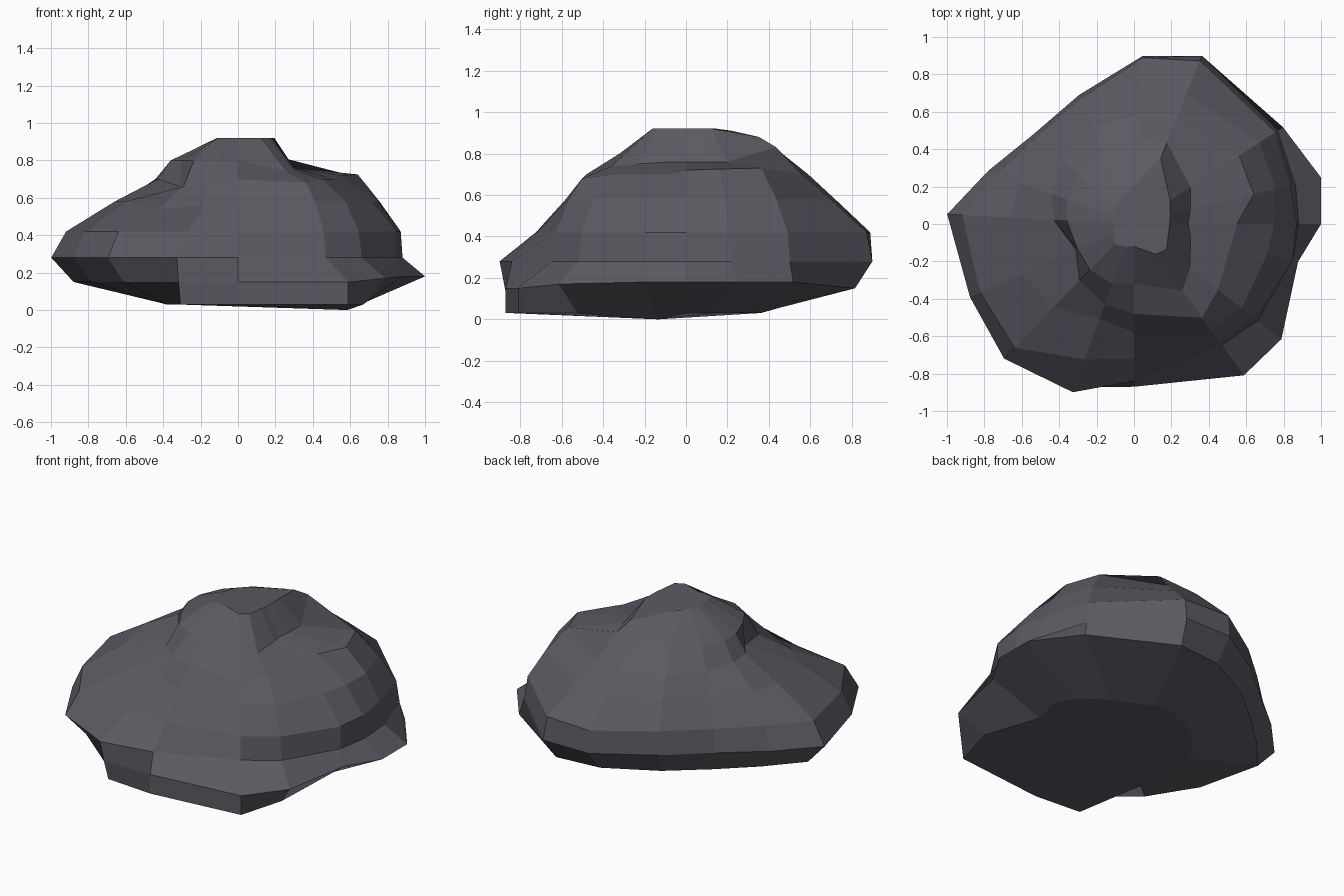
import bpy, bmesh, math

# One flat stone colour
stone = bpy.data.materials.new("dark_purple_grey_stone")
stone.diffuse_color = (0.108, 0.100, 0.122, 1.0)

# Corner directions in degrees, counter-clockwise from +x
corners = [0, 14, 33, 68, 87, 113, 138, 160, 177, 204, 226, 250, 270, 306, 322, 347]

# Contours from the ground up: height, then radius at each corner
contours = [
    (0.03, [.60, .55, .45, .38, .36, .33, .33, .35, .38, .42, .55, .90, .87, 1.0, .85, .60]),  # base
    (0.15, [1.0, 1.03, .95, .88, .79, .68, .66, .74, .88, .86, .88, .93, .87, 1.0, 1.0, .90]),  # foot lip
    (0.28, [.88, .89, .92, .97, .90, .75, .72, .83, 1.0, .96, 1.0, .957, .84, .80, .84, .87]),  # widest
    (0.42, [.87, .86, .90, .94, .89, .73, .70, .78, .92, .90, .92, .77, .72, .78, .82, .87]),
    (0.58, [.75, .78, .80, .75, .72, .64, .60, .66, .66, .66, .62, .54, .58, .70, .73, .73]),  # left shoulder
    (0.70, [.55, .66, .67, .60, .59, .56, .51, .47, .43, .34, .42, .46, .48, .62, .57, .53]),  # right ledge
    (0.80, [.29, .31, .36, .47, .44, .43, .40, .38, .36, .33, .34, .34, .32, .44, .38, .31]),  # cliff foot
    (0.92, [.19, .20, .23, .38, .22, .16, .14, .12, .11, .12, .15, .13, .12, .20, .22, .19]),  # summit
]

# Corners that sit off their contour's height: (contour, corner index) -> z
tilt = {
    (0, 15): 0.0, (1, 0): .18, (1, 1): .18, (1, 2): .18, (1, 14): .17, (1, 15): .18,
    (4, 10): .54, (4, 11): .56,
    (5, 0): .72, (5, 1): .725, (5, 2): .73, (5, 9): .66, (5, 10): .66, (5, 11): .67, (5, 13): .68, (5, 14): .70,
    (6, 0): .76, (6, 1): .76, (6, 2): .76, (6, 3): .83, (6, 4): .82,
    (6, 13): .74, (6, 14): .75, (6, 15): .76, (7, 3): .88, (7, 4): .91,
}

# Boulder: loft the contours and cap both ends
bm = bmesh.new()
rings = []
for level, (z, radii) in enumerate(contours):
    ring = []
    for k, (deg, r) in enumerate(zip(corners, radii)):
        a = math.radians(deg)
        ring.append(bm.verts.new((r * math.cos(a), r * math.sin(a), tilt.get((level, k), z))))
    rings.append(ring)
for low, high in zip(rings, rings[1:]):
    for k in range(len(corners)):
        n = (k + 1) % len(corners)
        bm.faces.new((low[k], low[n], high[n], high[k]))
bm.faces.new(rings[-1])
bm.faces.new(rings[0][::-1])
bmesh.ops.recalc_face_normals(bm, faces=bm.faces[:])

mesh = bpy.data.meshes.new("boulder")
bm.to_mesh(mesh)
bm.free()
mesh.materials.append(stone)
boulder = bpy.data.objects.new("boulder", mesh)
bpy.context.collection.objects.link(boulder)
